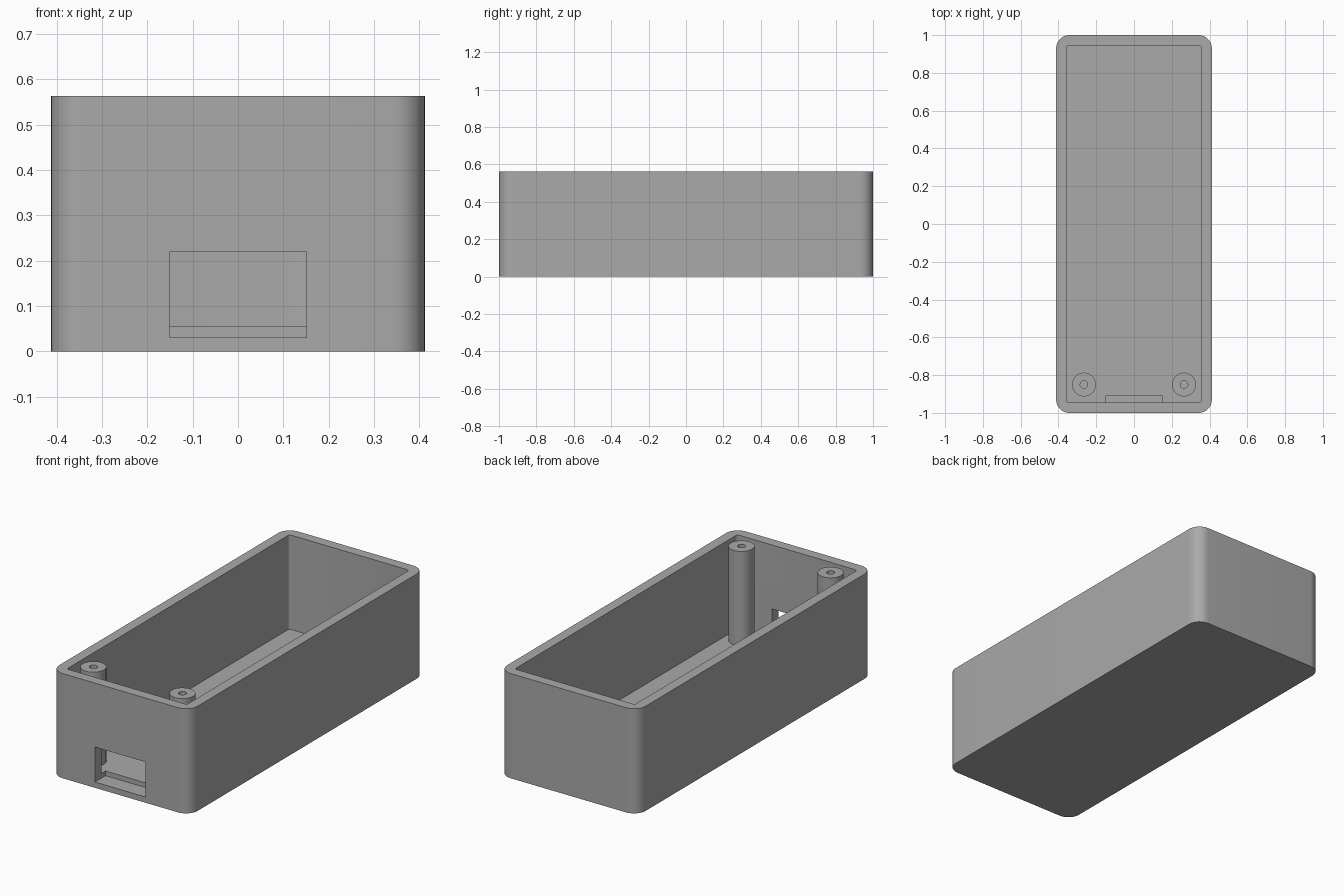
import bpy, bmesh, math

if "Cube" in bpy.data.objects:
    bpy.data.objects.remove(bpy.data.objects["Cube"])

W, L, H = 0.412, 1.0, 0.563      # half width, half length, height
IW, IL = 0.357, 0.945            # inner half sizes
FLOOR = 0.056

plastic = bpy.data.materials.new("grey_plastic")
plastic.diffuse_color = (0.4, 0.4, 0.4, 1)
plastic.use_nodes = True
plastic.node_tree.nodes["Principled BSDF"].inputs["Base Color"].default_value = plastic.diffuse_color


def rounded_outline(hw, hl, r, n):
    """Counter-clockwise outline of a rectangle with rounded corners."""
    pts = []
    for i, (sx, sy) in enumerate([(1, 1), (-1, 1), (-1, -1), (1, -1)]):
        for k in range(n + 1):
            a = math.pi / 2 * (i + k / n)
            pts.append((sx * (hw - r) + r * math.cos(a),
                        sy * (hl - r) + r * math.sin(a)))
    return pts


def finish(name, bm):
    bmesh.ops.recalc_face_normals(bm, faces=bm.faces[:])
    mesh = bpy.data.meshes.new(name)
    bm.to_mesh(mesh)
    bm.free()
    mesh.materials.append(plastic)
    obj = bpy.data.objects.new(name, mesh)
    bpy.context.collection.objects.link(obj)
    return obj


def prism(name, outline, z0, z1):
    bm = bmesh.new()
    base = bm.faces.new([bm.verts.new((x, y, z0)) for x, y in outline])
    ext = bmesh.ops.extrude_face_region(bm, geom=[base], use_keep_orig=True)
    tops = [g for g in ext["geom"] if isinstance(g, bmesh.types.BMVert)]
    bmesh.ops.translate(bm, verts=tops, vec=(0, 0, z1 - z0))
    return finish(name, bm)


def activate(obj):
    bpy.ops.object.select_all(action='DESELECT')
    obj.select_set(True)
    bpy.context.view_layer.objects.active = obj


def cut(obj, cutter):
    mod = obj.modifiers.new("cut", 'BOOLEAN')
    mod.operation, mod.solver, mod.object = 'DIFFERENCE', 'EXACT', cutter
    activate(obj)
    bpy.ops.object.modifier_apply(modifier=mod.name)
    bpy.data.objects.remove(cutter)


# Open case: rounded block, hollowed from above
case = prism("case", rounded_outline(W, L, 0.07, 12), 0, H)
cut(case, prism("cavity", rounded_outline(IW, IL, 0.012, 4), FLOOR, H + 0.1))

# Port opening in the front wall, sunk slightly into the floor
port = [(-0.151, -1.1), (0.151, -1.1), (0.151, -0.91), (-0.151, -0.91)]
cut(case, prism("port", port, 0.031, 0.219))
activate(case)
bpy.ops.object.shade_smooth_by_angle(angle=math.radians(30))


# Screw posts: hollow tubes rising from the floor to the rim
def screw_post(name, x, y):
    profile = [(0.02, FLOOR - 0.004), (0.063, FLOOR - 0.004), (0.063, H), (0.02, H)]
    n = 40
    bm = bmesh.new()
    rings = [[bm.verts.new((x + r * math.cos(2 * math.pi * k / n),
                            y + r * math.sin(2 * math.pi * k / n), z))
              for k in range(n)] for r, z in profile]
    for a, b in zip(rings, rings[1:] + rings[:1]):
        for k in range(n):
            m = (k + 1) % n
            bm.faces.new((a[k], a[m], b[m], b[k]))
    activate(finish(name, bm))
    bpy.ops.object.shade_smooth_by_angle(angle=math.radians(30))


for side, x in (("left", -0.265), ("right", 0.265)):
    screw_post(side + "_screw_post", x, -0.85)
